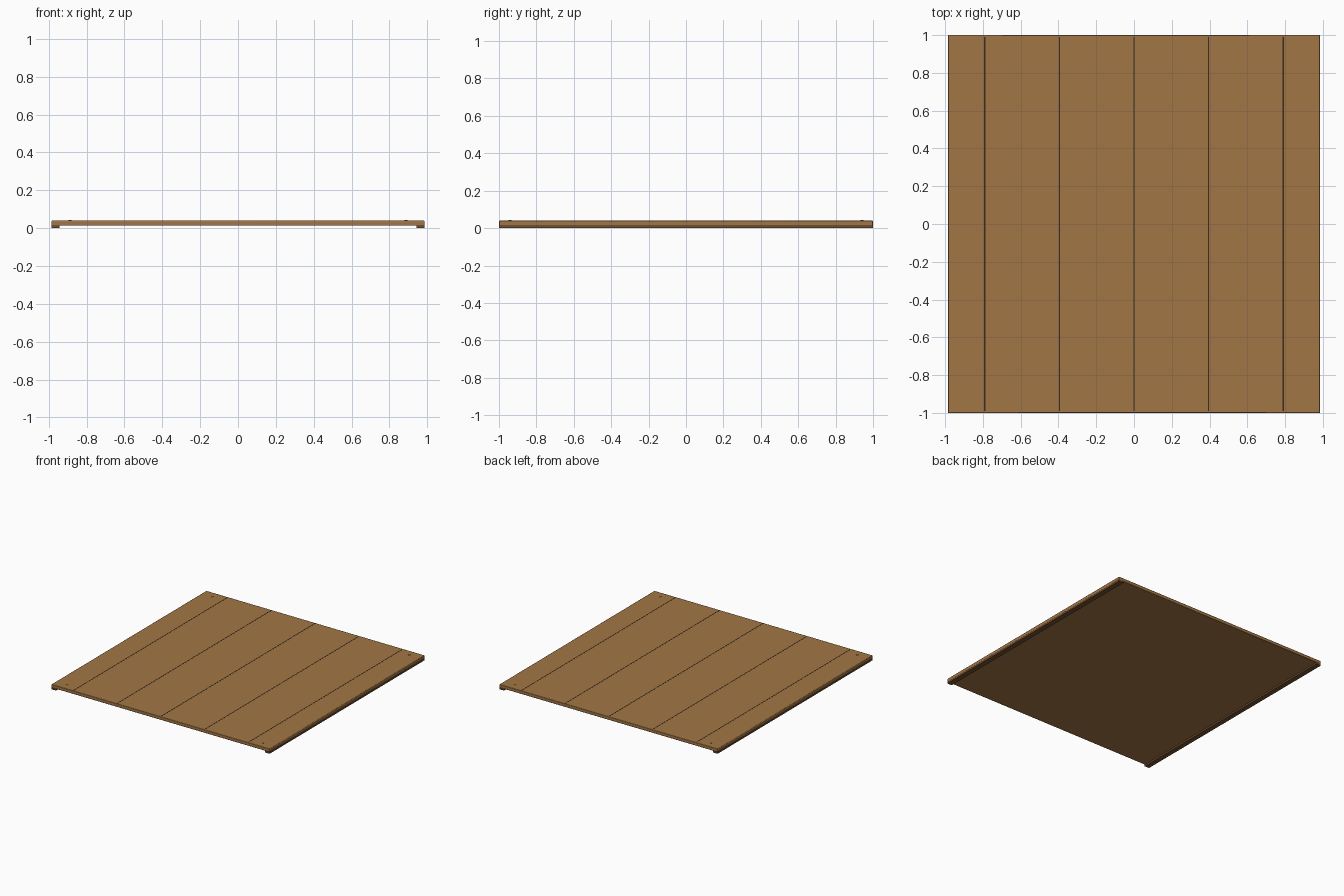
import bpy

if "Cube" in bpy.data.objects:
    bpy.data.objects.remove(bpy.data.objects["Cube"])


def material(name, rgb):
    m = bpy.data.materials.new(name)
    m.diffuse_color = (*rgb, 1)
    m.use_nodes = True
    m.node_tree.nodes["Principled BSDF"].inputs["Base Color"].default_value = m.diffuse_color
    return m


wood = material("wood", (0.36, 0.18, 0.06))
dark_wood = material("dark_wood", (0.17, 0.08, 0.03))
seam_dark = material("seam_dark", (0.04, 0.025, 0.012))


def box(name, x, y, z, mat, bevel=0):
    """Box from (min, max) ranges on each axis."""
    bpy.ops.mesh.primitive_cube_add(
        size=1, location=[(a + b) / 2 for a, b in (x, y, z)])
    ob = bpy.context.object
    ob.name = name
    ob.scale = [b - a for a, b in (x, y, z)]
    bpy.ops.object.transform_apply(location=False, rotation=False, scale=True)
    ob.data.materials.append(mat)
    if bevel:
        mod = ob.modifiers.new("Bevel", 'BEVEL')
        mod.width = bevel
        mod.segments = 2
        bpy.ops.object.shade_smooth_by_angle()
    return ob


HALF_X, TOP = 0.985, 0.04

# Main panel with softened edges
box("panel", (-HALF_X, HALF_X), (-1, 1), (0.013, TOP), wood, 0.004)

# Runners under the left and right edges
for side, s in (("left", -1), ("right", 1)):
    x = sorted((s * 0.943, s * HALF_X))
    box("runner_" + side, x, (-1, 1), (0, 0.0135), dark_wood)

# Thin dark seams between the planks
for i, x in enumerate((-0.79, -0.395, 0, 0.395, 0.79)):
    box(f"plank_seam_{i + 1}", (x - 0.003, x + 0.003), (-0.99, 0.99),
        (TOP - 0.002, TOP + 0.0008), seam_dark)

# Small peg heads near the corners
for sx in (-1, 1):
    for sy in (-1, 1):
        bpy.ops.mesh.primitive_cylinder_add(
            vertices=12, radius=0.008, depth=0.006,
            location=(sx * 0.887, sy * 0.94, TOP))
        peg = bpy.context.object
        peg.name = f"peg_{'right' if sx > 0 else 'left'}_{'back' if sy > 0 else 'front'}"
        peg.data.materials.append(wood)
        bpy.ops.object.shade_smooth_by_angle()
